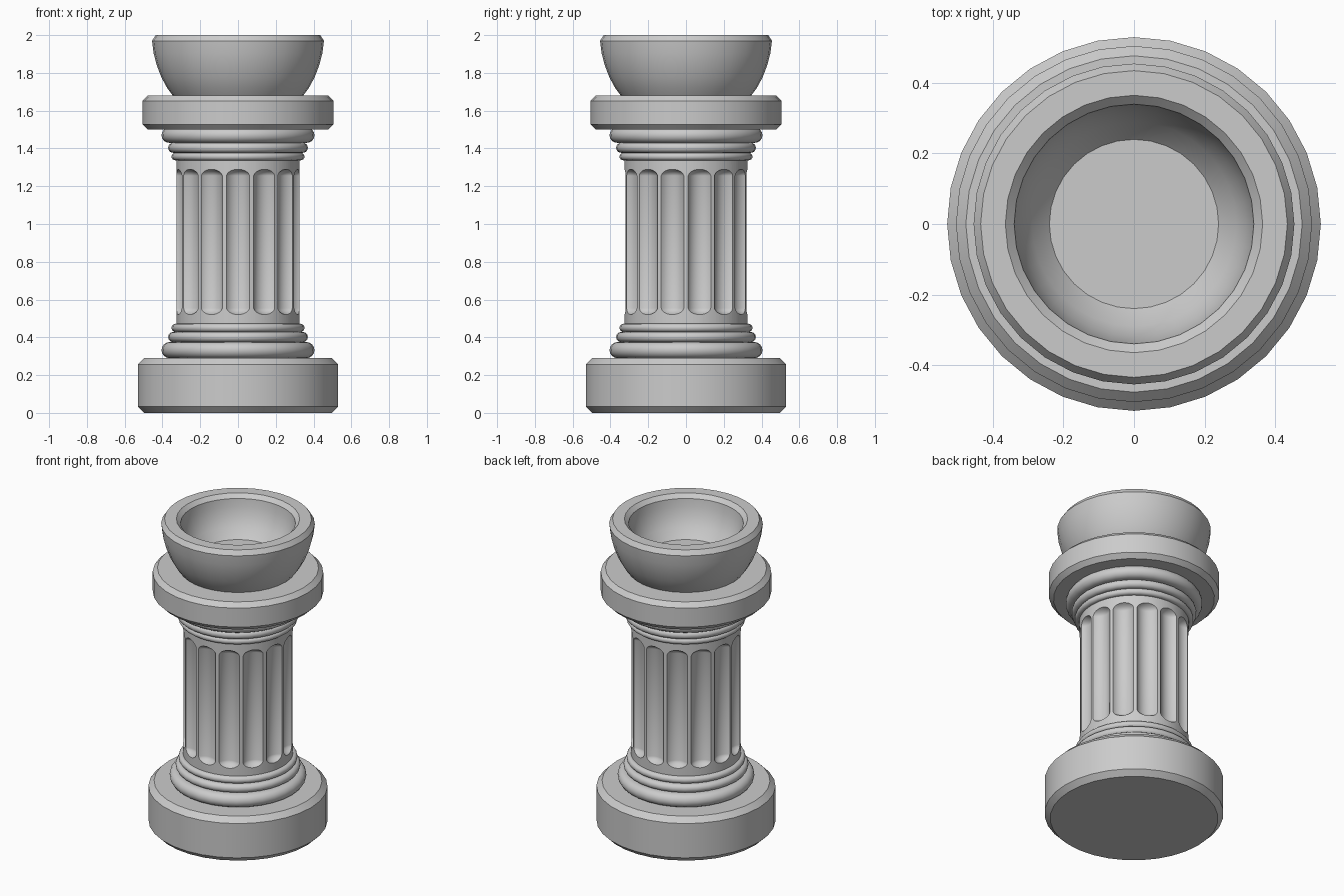
import bpy, bmesh
from math import pi, sin, cos, radians

if "Cube" in bpy.data.objects:
    bpy.data.objects.remove(bpy.data.objects["Cube"])

SIDES = 32


def finish(ob, angle=30):
    bpy.ops.object.select_all(action='DESELECT')
    bpy.context.view_layer.objects.active = ob
    ob.select_set(True)
    bpy.ops.object.shade_smooth_by_angle(angle=radians(angle))


def mesh_object(name, bm):
    bmesh.ops.recalc_face_normals(bm, faces=bm.faces[:])
    me = bpy.data.meshes.new(name)
    bm.to_mesh(me)
    bm.free()
    ob = bpy.data.objects.new(name, me)
    bpy.context.collection.objects.link(ob)
    return ob


def lathe(name, profile, sides=SIDES):
    """Revolve (radius, z) points around z and cap both ends."""
    bm = bmesh.new()
    rings = [[bm.verts.new((r * cos(2 * pi * i / sides), r * sin(2 * pi * i / sides), z))
              for i in range(sides)] for r, z in profile]
    for a, b in zip(rings, rings[1:]):
        for i in range(sides):
            j = (i + 1) % sides
            bm.faces.new((a[i], a[j], b[j], b[i]))
    bm.faces.new(rings[0])
    bm.faces.new(rings[-1])
    return mesh_object(name, bm)


def slab(name, r, z0, z1, c):
    finish(lathe(name, [(r - c, z0), (r, z0 + c), (r, z1 - c), (r - c, z1)]))


def ring(name, r, z0, z1):
    """Half-round moulding."""
    h = (z1 - z0) / 2
    arc = [(r - h + h * cos(t), z0 + h + h * sin(t))
           for t in [-pi / 2 + pi * k / 8 for k in range(9)]]
    finish(lathe(name, arc))


# Round base and capital slabs
slab("base", 0.53, 0.0, 0.29, 0.033)
slab("capital", 0.505, 1.50, 1.68, 0.028)

# Mouldings below and above the shaft
for i, (r, z0, z1) in enumerate([(0.405, 0.29, 0.375), (0.37, 0.375, 0.428), (0.352, 0.428, 0.472)]):
    ring(f"lower_ring_{i + 1}", r, z0, z1)
for i, (r, z0, z1) in enumerate([(0.405, 1.43, 1.51), (0.37, 1.377, 1.43), (0.352, 1.337, 1.377)]):
    ring(f"upper_ring_{i + 1}", r, z0, z1)

# Shaft with flutes cut by round-ended rods
shaft = lathe("shaft", [(0.325, 0.29), (0.325, 1.51)], 112)
FLUTES, ROD, DIST, LOW, HIGH = 14, 0.075, 0.36, 0.515, 1.295
bm = bmesh.new()
for k in range(FLUTES):
    a = -pi / 2 + 2 * pi * k / FLUTES
    vs = bmesh.ops.create_uvsphere(bm, u_segments=24, v_segments=13, radius=ROD)["verts"]
    for v in vs:
        end = HIGH - 0.6 * ROD if v.co.z > 0 else LOW + 0.6 * ROD
        v.co.z = v.co.z * 0.6 + end
        v.co.x += DIST * cos(a)
        v.co.y += DIST * sin(a)
cutter = mesh_object("flute_cutter", bm)
cutter.hide_render = True
mod = shaft.modifiers.new("flutes", 'BOOLEAN')
mod.operation = 'DIFFERENCE'
mod.solver = 'EXACT'
mod.object = cutter
bpy.context.view_layer.objects.active = shaft
bpy.ops.object.modifier_apply(modifier=mod.name)
bpy.data.objects.remove(cutter)
finish(shaft)

# Hollow bowl on top
bowl = lathe("bowl", [(0.345, 1.68), (0.375, 1.72), (0.405, 1.775), (0.43, 1.84), (0.447, 1.905),
                      (0.455, 1.97), (0.435, 2.0), (0.365, 2.0), (0.34, 1.975), (0.334, 1.925),
                      (0.318, 1.87), (0.29, 1.81), (0.24, 1.753)])
finish(bowl)
